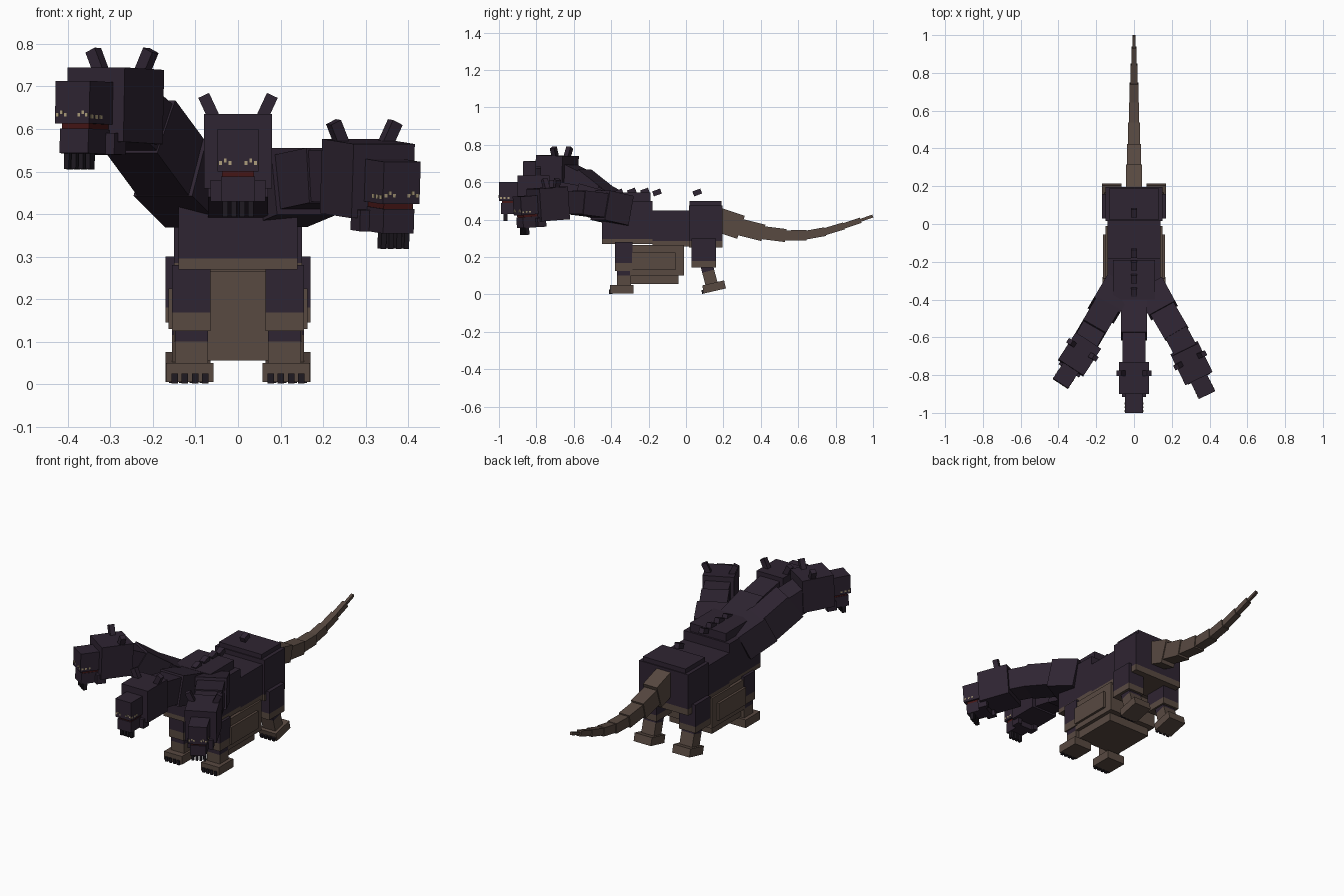
import bpy, bmesh
from math import radians
from mathutils import Matrix, Vector

cube = bpy.data.objects.get("Cube")
if cube:
    bpy.data.objects.remove(cube)


def material(name, *rgb):
    mat = bpy.data.materials.new(name)
    mat.use_nodes = True
    mat.diffuse_color = (*rgb, 1)
    mat.node_tree.nodes["Principled BSDF"].inputs["Base Color"].default_value = (*rgb, 1)
    return mat


HIDE = material("dark plum hide", .028, .018, .032)
TAN = material("brown underside", .098, .067, .053)
CLAW = material("near black claw", .013, .010, .015)
TEETH = material("pale yellow teeth", .42, .34, .20)
MOUTH = material("dark red mouth", .06, .008, .008)


def add_box(name, centre, size, mat, frame=Matrix(), bands=()):
    """Box in a frame; bands are heights where colour swaps, from the base up."""
    bm = bmesh.new()
    bmesh.ops.create_cube(bm, size=1)
    bmesh.ops.transform(bm, verts=bm.verts,
                        matrix=Matrix.Translation(centre) @ Matrix.Diagonal((*size, 1)))
    for height in bands:
        bmesh.ops.bisect_plane(bm, geom=bm.verts[:] + bm.edges[:] + bm.faces[:],
                               plane_co=(0, 0, height), plane_no=(0, 0, 1))
    for face in bm.faces:
        level = face.calc_center_median().z
        face.material_index = sum(level > h for h in bands) % 2
    bm.transform(frame)
    bmesh.ops.recalc_face_normals(bm, faces=bm.faces)
    mesh = bpy.data.meshes.new(name)
    bm.to_mesh(mesh)
    bm.free()
    mesh.materials.append(mat)
    if bands:
        mesh.materials.append(HIDE if mat == TAN else TAN)
    obj = bpy.data.objects.new(name, mesh)
    bpy.context.collection.objects.link(obj)
    return obj


def span(name, xs, ys, zs, mat, frame=Matrix(), bands=()):
    """Box given by its low and high limits on each axis."""
    limits = (xs, ys, zs)
    return add_box(name, [(a + b) / 2 for a, b in limits],
                   [b - a for a, b in limits], mat, frame, bands)


def both(w):
    return (-w, w)


def chain(name, path, mat, overlap):
    """Row of boxes along a path of (point, width, height)."""
    for i, ((p, w, h), (q, _, _)) in enumerate(zip(path, path[1:])):
        p, q = Vector(p), Vector(q)
        along = (q - p).normalized()
        side = along.cross(Vector((0, 0, 1))).normalized()
        up = side.cross(along)
        turn = Matrix((side, along, up)).transposed().to_4x4()
        frame = Matrix.Translation((p + q) / 2) @ turn
        add_box(f"{name}_{i + 1}", (0, 0, 0), (w, (q - p).length + overlap, h), mat, frame)


# Torso
span("chest", both(.14), (-.45, -.18), (.27, .5), TAN, bands=[.295])
span("shoulder_hump", both(.11), (-.4, -.19), (.5, .545), HIDE)
span("waist", both(.14), (-.18, .02), (.255, .45), TAN, bands=[.285])
span("hip", both(.15), (.015, .195), (.25, .475), TAN, bands=[.285])
span("hip_plate", both(.13), (.02, .19), (.475, .5), HIDE)
span("belly", both(.15), (-.3, -.01), (.1, .265), TAN)
span("belly_side_plate", both(.163), (-.29, -.055), (.13, .225), TAN)
span("underbelly", both(.13), (-.3, -.04), (.055, .1), TAN)

# Back spikes
for y, z in ((-.36, .545), (-.29, .55), (-.22, .55), (-.155, .545), (.06, .545)):
    tilt = Matrix.Translation((0, y, z)) @ Matrix.Rotation(radians(20), 4, "X")
    add_box("back_spike", (0, 0, 0), (.03, .045, .028), HIDE, tilt)

# Legs
for side, s in (("left", 1), ("right", -1)):
    def leg_x(a, b):
        return sorted((s * a, s * b))

    span(f"{side}_front_upper_leg", leg_x(.065, .155), (-.38, -.285), (.125, .28), TAN, bands=[.168])
    span(f"{side}_front_lower_leg", leg_x(.07, .148), (-.37, -.295), (.04, .125), TAN, bands=[.1])
    span(f"{side}_front_foot", leg_x(.058, .168), (-.405, -.28), (.005, .05), TAN)
    span(f"{side}_thigh", leg_x(.068, .17), (.03, .16), (.145, .3), TAN, bands=[.18])
    lean = Matrix.Translation((0, .125, .1)) @ Matrix.Rotation(radians(15), 4, "X")
    span(f"{side}_hind_lower_leg", leg_x(.078, .155), both(.033), (-.06, .07), TAN, lean, [.025])
    tip = Matrix.Translation((0, .15, .04)) @ Matrix.Rotation(radians(13), 4, "X")
    span(f"{side}_hind_foot", leg_x(.065, .17), both(.06), both(.022), TAN, tip)
    for i in range(4):
        x = s * (.077 + i * .024)
        add_box(f"{side}_front_claw", (x, -.403, .013), (.015, .02, .024), CLAW)
        add_box(f"{side}_hind_claw", (x + s * .006, -.06, -.012), (.015, .02, .02), CLAW, tip)

# Tail
chain("tail", [((0, .17, .4), .085, .13), ((0, .29, .36), .075, .09),
               ((0, .41, .33), .065, .07), ((0, .53, .315), .055, .055),
               ((0, .64, .317), .045, .047), ((0, .74, .335), .036, .038),
               ((0, .84, .365), .027, .03), ((0, .93, .395), .015, .016),
               ((0, .995, .418), .01, .01)], TAN, .008)

# Necks
chain("centre_neck", [((0, -.38, .455), .14, .16), ((0, -.59, .515), .12, .14),
                      ((0, -.78, .55), .1, .1)], HIDE, .01)
chain("right_neck", [((-.09, -.34, .44), .16, .15), ((-.155, -.45, .505), .14, .15),
                     ((-.225, -.57, .6), .13, .13), ((-.275, -.66, .645), .1, .1)], HIDE, .02)
chain("left_neck", [((.09, -.34, .45), .16, .16), ((.15, -.45, .475), .14, .13),
                    ((.22, -.57, .49), .13, .12), ((.29, -.7, .49), .1, .1)], HIDE, .02)


def head(name, place, yaw, pitch):
    """Head whose mouth corner sits at the place, facing -y before turning."""
    frame = (Matrix.Translation(place) @ Matrix.Rotation(radians(yaw), 4, "Z")
             @ Matrix.Rotation(radians(pitch), 4, "X"))
    span(f"{name}_skull", both(.08), (0, .17), (-.04, .135), HIDE, frame)
    span(f"{name}_snout", both(.048), (-.1, 0), (0, .1), HIDE, frame)
    span(f"{name}_jaw", both(.04), (-.09, .02), (-.07, -.012), HIDE, frame)
    span(f"{name}_mouth", both(.038), (-.085, .01), (-.012, 0), MOUTH, frame)
    for s in (-1, 1):
        add_box(f"{name}_cheek", (s * .052, .01, -.045), (.025, .05, .05), HIDE, frame)
        horn = (frame @ Matrix.Translation((s * .065, .11, .145))
                @ Matrix.Rotation(radians(s * 25), 4, "Y"))
        add_box(f"{name}_horn", (0, 0, 0), (.028, .028, .075), HIDE, horn)
        # Teeth along the lip, then chin prongs
        for i in range(3):
            add_box(f"{name}_front_tooth", (s * (.019 + i * .011), -.1, .02 + i % 2 * .006),
                    (.007, .003, .009), TEETH, frame)
            add_box(f"{name}_side_tooth", (s * .048, -.09 + i * .02, .016),
                    (.003, .01, .009), TEETH, frame)
        for x in (.01, .03):
            add_box(f"{name}_chin_prong", (s * x, -.065, -.087), (.013, .02, .04), CLAW, frame)


head("centre_head", (0, -.9, .5), 0, 0)
head("right_head", (-.336, -.763, .61), -33, -2)
head("left_head", (.34, -.81, .43), 26, 4)
